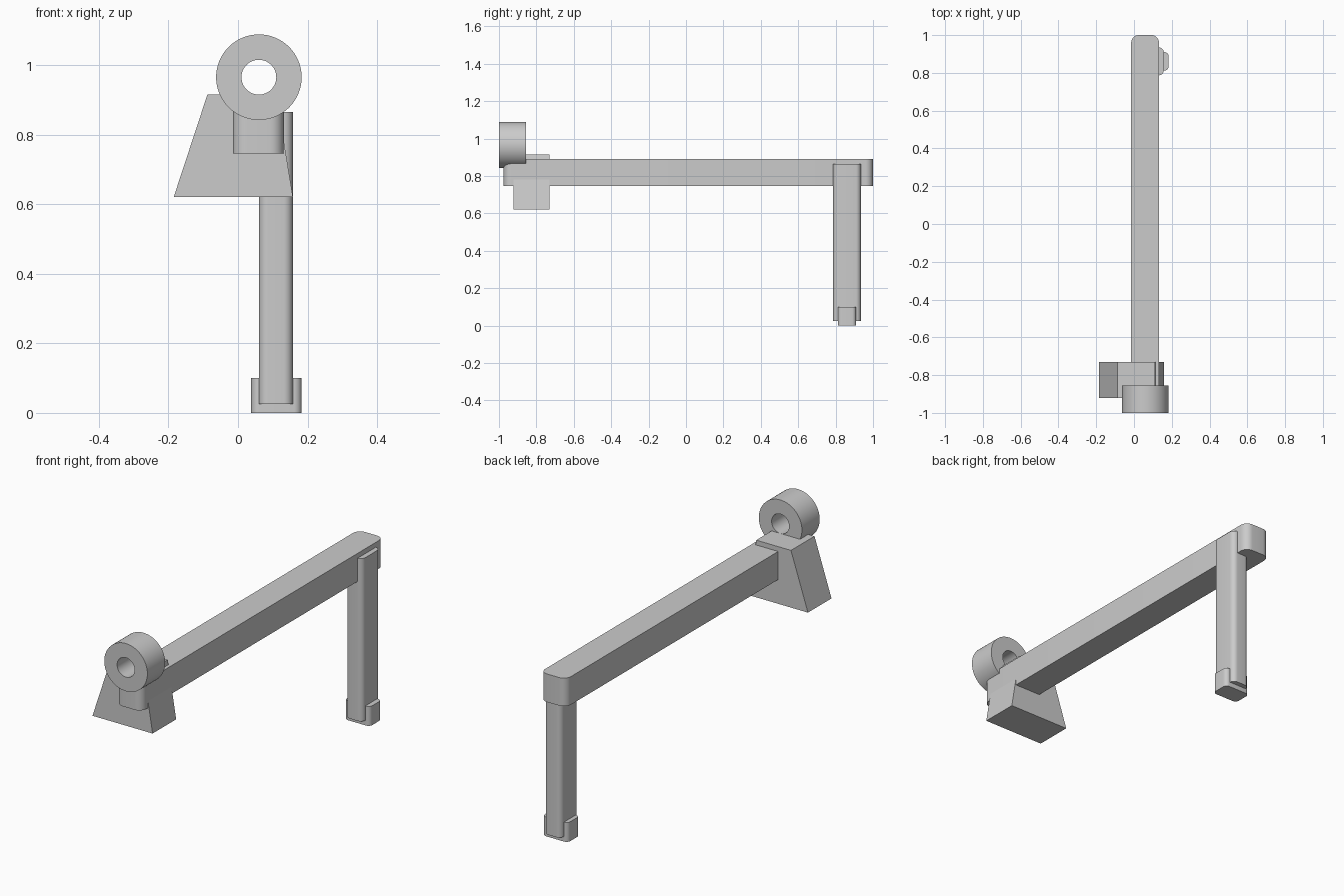
import bpy, math
from mathutils import Matrix

if "Cube" in bpy.data.objects:
    bpy.data.objects.remove(bpy.data.objects["Cube"])

grey = bpy.data.materials.new("plain grey")
grey.diffuse_color = (0.6, 0.6, 0.6, 1)
grey.use_nodes = True
grey.node_tree.nodes["Principled BSDF"].inputs["Base Color"].default_value = grey.diffuse_color


def prism(name, loops, low, high, along_y=False):
    """Extrude closed 2D loops (outer, then optional hole) from low to high."""
    cu = bpy.data.curves.new(name, 'CURVE')
    cu.dimensions, cu.fill_mode = '2D', 'BOTH'
    for pts in loops:
        sp = cu.splines.new('POLY')
        sp.points.add(len(pts) - 1)
        for p, (u, v) in zip(sp.points, pts):
            p.co = (u, v, 0, 1)
        sp.use_cyclic_u = True
    cu.extrude = (high - low) / 2
    tmp = bpy.data.objects.new(name + "_profile", cu)
    bpy.context.collection.objects.link(tmp)
    dg = bpy.context.evaluated_depsgraph_get()
    me = bpy.data.meshes.new_from_object(tmp.evaluated_get(dg))
    bpy.data.objects.remove(tmp)
    mid = (low + high) / 2
    if along_y:
        me.transform(Matrix.Translation((0, mid, 0)) @ Matrix.Rotation(math.pi / 2, 4, 'X'))
    else:
        me.transform(Matrix.Translation((0, 0, mid)))
    me.materials.clear()
    me.materials.append(grey)
    ob = bpy.data.objects.new(name, me)
    bpy.context.collection.objects.link(ob)
    bpy.ops.object.select_all(action='DESELECT')
    ob.select_set(True)
    bpy.context.view_layer.objects.active = ob
    # weld caps to walls, with outward normals
    bpy.ops.object.mode_set(mode='EDIT')
    bpy.ops.mesh.select_all(action='SELECT')
    bpy.ops.mesh.remove_doubles(threshold=0.0001)
    bpy.ops.mesh.normals_make_consistent(inside=False)
    bpy.ops.object.mode_set(mode='OBJECT')
    bpy.ops.object.shade_smooth_by_angle(angle=math.radians(30))
    return ob


def circle(cx, cy, r, n=64):
    return [(cx + r * math.cos(2 * math.pi * i / n), cy + r * math.sin(2 * math.pi * i / n))
            for i in range(n)]


def rounded(x0, x1, y0, y1, r, n=8):
    corners = [(x1 - r, y1 - r), (x0 + r, y1 - r), (x0 + r, y0 + r), (x1 - r, y0 + r)]
    return [(cx + r * math.cos((k + i / n) * math.pi / 2), cy + r * math.sin((k + i / n) * math.pi / 2))
            for k, (cx, cy) in enumerate(corners) for i in range(n + 1)]


# Long horizontal beam with rounded ends
prism("beam", [rounded(-0.015, 0.132, -0.975, 1.0, 0.04)], 0.745, 0.89)
# Upright leg and its foot
prism("leg", [rounded(0.06, 0.158, 0.787, 0.935, 0.027)], 0.025, 0.865)
prism("foot", [rounded(0.038, 0.183, 0.812, 0.91, 0.022)], 0.0, 0.1)
# Slanted block under the front end
prism("wedge_block", [[(-0.185, 0.62), (0.158, 0.62), (0.11, 0.915), (-0.088, 0.915)]],
      -0.922, -0.73, along_y=True)
# Ring with a through hole
prism("ring", [circle(0.06, 0.965, 0.123), circle(0.06, 0.965, 0.05)], -1.0, -0.855, along_y=True)
